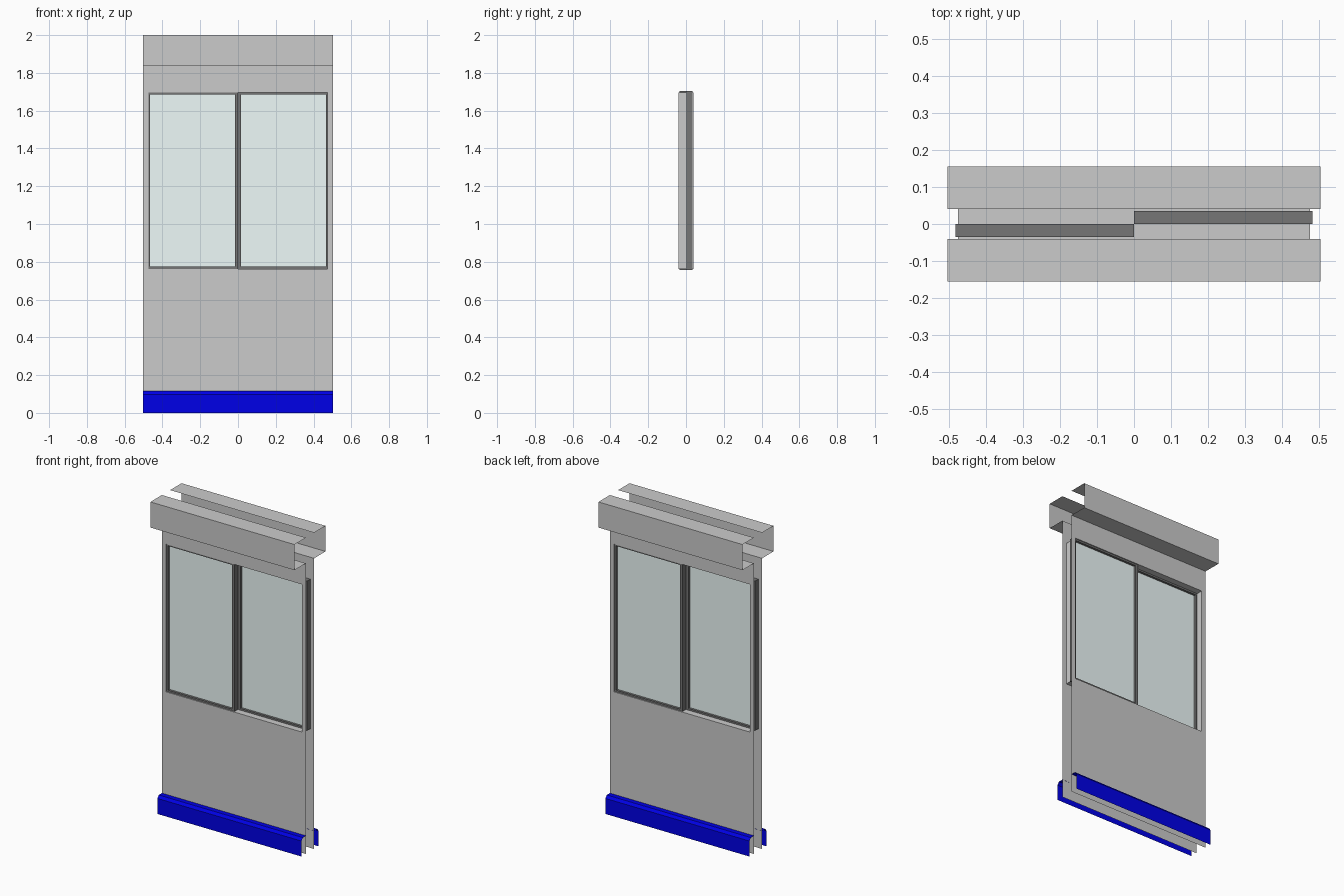
import bpy, bmesh

if "Cube" in bpy.data.objects:
    bpy.data.objects.remove(bpy.data.objects["Cube"])

W = 0.504          # half width of the wall
WALL_Y = 0.041     # distance of each wall sheet from the centre plane
HX, HZ0, HZ1 = 0.475, 0.763, 1.697   # window opening


def material(name, rgb):
    m = bpy.data.materials.new(name)
    m.diffuse_color = (*rgb, 1)
    m.use_nodes = True
    m.node_tree.nodes["Principled BSDF"].inputs["Base Color"].default_value = m.diffuse_color
    return m


blue = material("skirting_blue", (0.0, 0.0, 0.8))
dark = material("frame_dark", (0.18, 0.18, 0.18))
glass_mat = material("glass_tint", (0.86, 0.96, 0.95))


def to_object(name, bm, mat=None, mirror_y=False):
    me = bpy.data.meshes.new(name)
    bm.to_mesh(me)
    bm.free()
    ob = bpy.data.objects.new(name, me)
    bpy.context.collection.objects.link(ob)
    if mat:
        me.materials.append(mat)
    if mirror_y:
        mod = ob.modifiers.new("both_sides", 'MIRROR')
        mod.use_axis = (False, True, False)
    return ob


def rect(bm, x0, x1, y, z0, z1):
    return [bm.verts.new((x, y, z)) for x, z in ((x0, z0), (x1, z0), (x1, z1), (x0, z1))]


def bridge(bm, a, b):
    for i in range(4):
        j = (i + 1) % 4
        bm.faces.new((a[i], a[j], b[j], b[i]))


def profile_strip(name, pts, mat=None):
    """Open (y, z) profile swept along the wall, on both sides."""
    bm = bmesh.new()
    rows = [[bm.verts.new((x, -y, z)) for x in (-W, W)] for y, z in pts]
    for a, b in zip(rows, rows[1:]):
        bm.faces.new((a[0], b[0], b[1], a[1]))
    return to_object(name, bm, mat, mirror_y=True)


# Wall sheets with window opening and its reveal
bm = bmesh.new()
outer = rect(bm, -W, W, -WALL_Y, 0, 1.838)
hole = rect(bm, -HX, HX, -WALL_Y, HZ0, HZ1)
middle = rect(bm, -HX, HX, 0, HZ0, HZ1)
bridge(bm, outer, hole)
bridge(bm, hole, middle)
to_object("wall_panel", bm, mirror_y=True)

# Open channel at the top and skirting at the floor
profile_strip("top_channel", [(WALL_Y, 1.838), (0.155, 1.838), (0.155, 2.0), (WALL_Y, 2.0)])
profile_strip("skirting", [(WALL_Y - 0.001, 0.115), (0.072, 0.115), (0.085, 0.098), (0.085, 0)], blue)


# Sliding sashes: the left one in front, the right one behind
def sash(side, x0, x1, y0, y1):
    z0, z1, t = 0.757, 1.703, 0.017
    bm = bmesh.new()
    loops = [rect(bm, x0, x1, y0, z0, z1),
             rect(bm, x0, x1, y1, z0, z1),
             rect(bm, x0 + t, x1 - t, y1, z0 + t, z1 - t),
             rect(bm, x0 + t, x1 - t, y0, z0 + t, z1 - t)]
    for i in range(4):
        bridge(bm, loops[i], loops[(i + 1) % 4])
    bmesh.ops.recalc_face_normals(bm, faces=bm.faces)
    to_object(side + "_window_frame", bm, dark)

    # Glass pane in the middle of the frame
    bm = bmesh.new()
    yc = (y0 + y1) / 2
    front = rect(bm, x0 + t, x1 - t, yc - 0.003, z0 + t, z1 - t)
    back = rect(bm, x0 + t, x1 - t, yc + 0.003, z0 + t, z1 - t)
    bm.faces.new(front)
    bm.faces.new(back[::-1])
    to_object(side + "_glass", bm, glass_mat)


sash("left", -0.482, 0, -0.035, 0)
sash("right", 0, 0.482, 0, 0.035)
